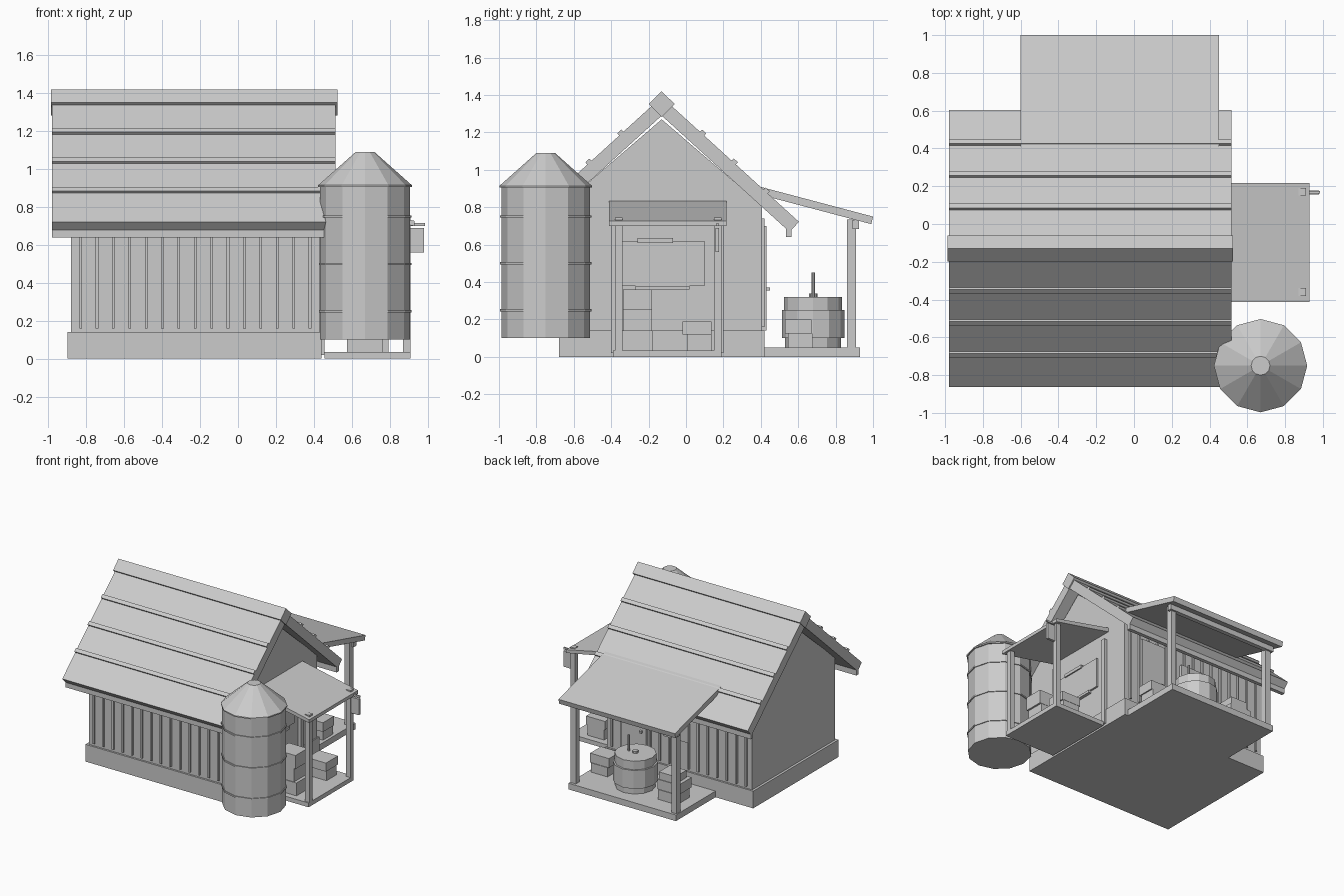
import bpy, bmesh, math


def finish(name, bm):
    bmesh.ops.recalc_face_normals(bm, faces=bm.faces)
    me = bpy.data.meshes.new(name)
    bm.to_mesh(me)
    bm.free()
    ob = bpy.data.objects.new(name, me)
    bpy.context.collection.objects.link(ob)
    return ob


def prism(name, pts, a, b, axis='x'):
    """Extrude a profile: (y, z) points along x, or (x, z) points along y."""
    bm = bmesh.new()
    place = (lambda p, t: (t, p[0], p[1])) if axis == 'x' else (lambda p, t: (p[0], t, p[1]))
    lo = [bm.verts.new(place(p, a)) for p in pts]
    hi = [bm.verts.new(place(p, b)) for p in pts]
    bm.faces.new(lo)
    bm.faces.new(hi)
    for i in range(len(pts)):
        j = (i + 1) % len(pts)
        bm.faces.new((lo[i], lo[j], hi[j], hi[i]))
    return finish(name, bm)


def box(name, x0, x1, y0, y1, z0, z1):
    return prism(name, [(y0, z0), (y1, z0), (y1, z1), (y0, z1)], x0, x1)


def lathe(name, cx, cy, profile, n=12):
    """Faceted round part from (radius, z) rings, capped at both ends."""
    bm = bmesh.new()
    rings = [[bm.verts.new((cx + r * math.cos(2 * math.pi * i / n),
                            cy + r * math.sin(2 * math.pi * i / n), z)) for i in range(n)]
             for r, z in profile]
    for a, b in zip(rings, rings[1:]):
        for i in range(n):
            j = (i + 1) % n
            bm.faces.new((a[i], a[j], b[j], b[i]))
    bm.faces.new(rings[0])
    bm.faces.new(rings[-1])
    return finish(name, bm)


RY = -0.13          # ridge line position in y
SLOPE = 0.91
L = math.hypot(1, SLOPE)
DY, DZ = 1 / L, -SLOPE / L      # down the slope
NY, NZ = SLOPE / L, 1 / L       # out of the slope

# Main house: foundation and gabled walls
box("foundation", -0.90, 0.44, -0.68, 0.42, 0, 0.14)
prism("house_walls", [(-0.665, 0.1), (0.405, 0.1), (0.405, 0.81), (RY, 1.27), (-0.665, 0.81)],
      -0.88, 0.43)

# Roof slopes, laps and fascias, mirrored about the ridge
for side, label in ((-1, "front"), (1, "back")):
    def slope_part(name, d0, d1, n0, n1, x0, x1):
        pts = [(RY + side * (d * DY + n * NY), 1.39 + d * DZ + n * NZ)
               for d, n in ((d0, n0), (d1, n0), (d1, n1), (d0, n1))]
        return prism(name, pts, x0, x1)

    slope_part(label + "_roof", 0.0, 0.992, -0.074, 0, -0.98, 0.515)
    for k in range(3):
        d = (0.205 + 0.17 * k) / DY
        slope_part(f"{label}_roof_batten_{k}", d, d + 0.03, -0.01, 0.016, -0.98, 0.515)
    y = RY + side * 0.68
    box(label + "_fascia", -0.98, 0.515, y - 0.015, y + 0.015, 0.64, 0.71)
h = 0.069
prism("ridge_cap", [(RY, 1.42), (RY + h, 1.352), (RY, 1.283), (RY - h, 1.352)], -0.987, 0.525)

# Board-and-batten strips on the front and back walls
for i in range(15):
    x = -0.83 + 0.0864 * i
    box(f"front_batten_{i}", x - 0.007, x + 0.007, -0.678, -0.66, 0.16, 0.74)
    box(f"back_batten_{i}", x - 0.007, x + 0.007, 0.40, 0.42, 0.16, 0.74)

# Silo with bands and conical cap
SX, SY = 0.67, -0.75
lathe("silo_body", SX, SY, [(0.237, 0.10), (0.237, 0.91)])
lathe("silo_cap", SX, SY, [(0.247, 0.905), (0.247, 0.915), (0.05, 1.09)])
for z in (0.25, 0.50, 0.75):
    lathe("silo_band", SX, SY, [(0.244, z - 0.006), (0.244, z + 0.006)])

# Right side porch
box("side_porch_floor", 0.455, 0.91, -0.39, 0.19, 0, 0.035)
prism("side_porch_roof", [(0.42, 0.835), (0.93, 0.727), (0.93, 0.70), (0.42, 0.80)],
      -0.412, 0.217, 'y')
for y in (-0.36, 0.17):
    box("side_porch_post", 0.87, 0.91, y - 0.02, y + 0.02, 0, 0.745)
box("hanging_sign", 0.905, 0.98, 0.157, 0.177, 0.56, 0.69)
box("sign_bracket", 0.90, 0.985, 0.162, 0.174, 0.70, 0.715)
for y in (-0.38, 0.18):
    box("side_door_jamb", 0.43, 0.455, y - 0.02, y + 0.02, 0.02, 0.74)

# Window panel on the right wall
box("side_window", 0.42, 0.445, -0.34, 0.10, 0.38, 0.62)
box("side_window_head", 0.42, 0.455, -0.26, -0.07, 0.61, 0.635)
box("side_window_sill", 0.42, 0.455, -0.27, 0.02, 0.36, 0.38)

# Crates on the side porch
for x, y, w, d, z0, z1 in ((0.67, -0.26, 0.19, 0.16, 0.035, 0.14),
                           (0.66, -0.26, 0.16, 0.15, 0.14, 0.25),
                           (0.67, -0.26, 0.17, 0.155, 0.25, 0.36),
                           (0.72, 0.07, 0.15, 0.13, 0.035, 0.12),
                           (0.72, 0.06, 0.17, 0.155, 0.12, 0.19)):
    box("side_crate", x - w / 2, x + w / 2, y - d / 2, y + d / 2, z0, z1)

# Back porch
box("back_porch_floor", -0.56, 0.41, 0.41, 0.93, 0, 0.05)
prism("back_porch_roof", [(0.395, 0.91), (1.0, 0.75), (0.99, 0.71), (0.385, 0.87)], -0.60, 0.45)
for x in (-0.53, 0.38):
    box("back_porch_post", x - 0.023, x + 0.023, 0.862, 0.91, 0.03, 0.735)
box("back_porch_beam", -0.57, 0.42, 0.89, 0.925, 0.685, 0.733)

# Back door and window
box("back_door", 0.06, 0.28, 0.40, 0.43, 0.14, 0.70)
box("back_door_handle", 0.09, 0.11, 0.42, 0.45, 0.355, 0.372)
box("back_window", -0.32, -0.10, 0.40, 0.43, 0.38, 0.62)

# Barrel with its lid and rod
BX, BY = -0.02, 0.68
lathe("barrel_base", BX, BY, [(0.15, 0.05), (0.15, 0.10)])
lathe("barrel_body", BX, BY, [(0.168, 0.10), (0.168, 0.25)])
lathe("barrel_lid", BX, BY, [(0.155, 0.25), (0.155, 0.32)])
lathe("lid_knob", BX, BY, [(0.022, 0.32), (0.022, 0.338)], 8)
lathe("lid_rod", BX + 0.06, BY, [(0.009, 0.31), (0.009, 0.45)], 8)

# Crates on the back porch
for x, y, w, d, z0, z1 in ((0.31, 0.61, 0.15, 0.13, 0.05, 0.125),
                           (0.31, 0.60, 0.17, 0.14, 0.125, 0.20),
                           (-0.38, 0.70, 0.17, 0.16, 0.05, 0.13),
                           (-0.38, 0.69, 0.19, 0.17, 0.13, 0.21),
                           (-0.37, 0.70, 0.15, 0.14, 0.21, 0.27)):
    box("back_crate", x - w / 2, x + w / 2, y - d / 2, y + d / 2, z0, z1)
